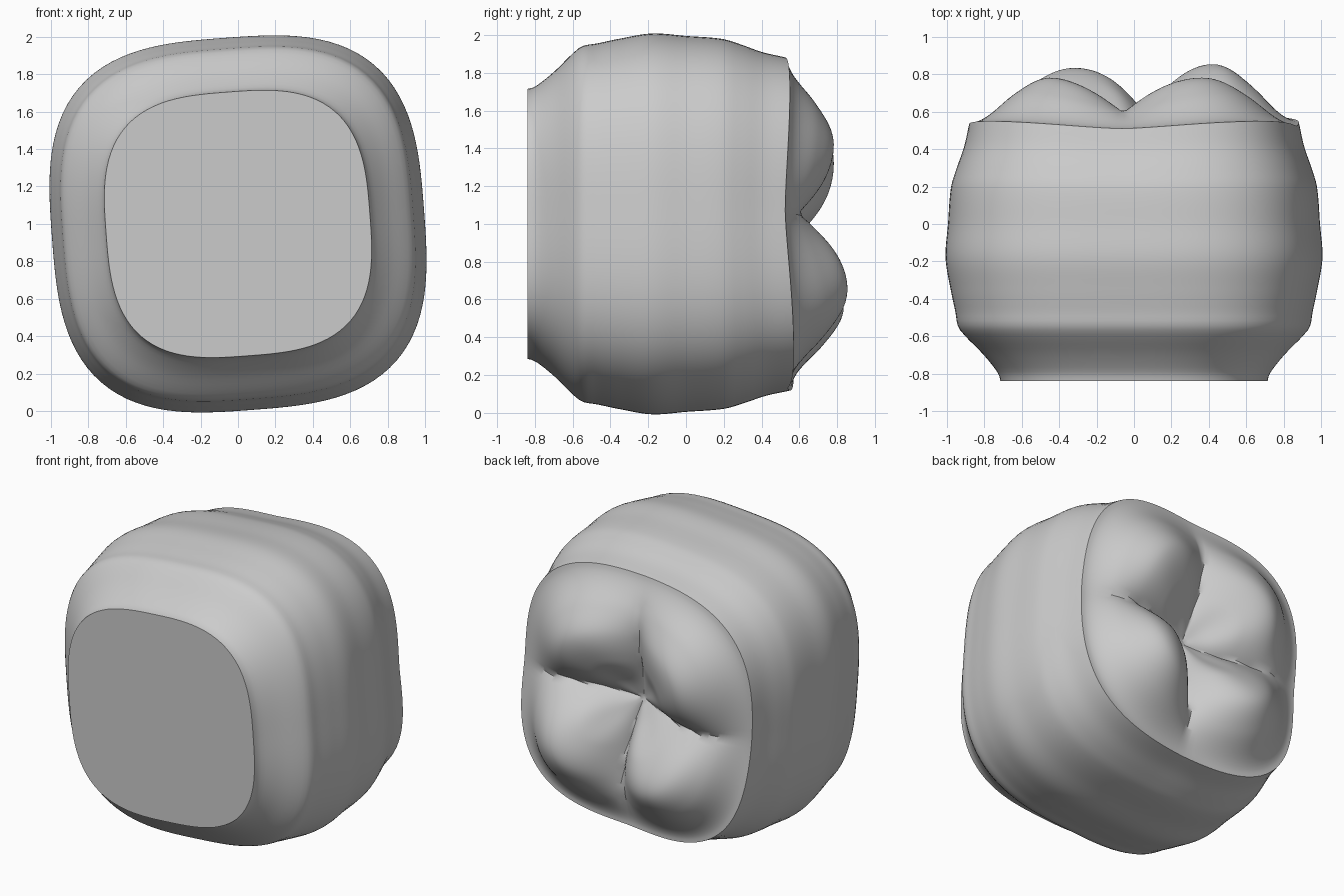
import bpy, bmesh, math

cube = bpy.data.objects.get("Cube")
if cube:
    bpy.data.objects.remove(cube, do_unlink=True)

N = 128          # points around each ring
TILT = 0.075     # slight turn of the rounded-square section

enamel = bpy.data.materials.new("enamel grey")
enamel.use_nodes = True
enamel.diffuse_color = (0.6, 0.6, 0.6, 1)
enamel.node_tree.nodes["Principled BSDF"].inputs["Base Color"].default_value = (0.6, 0.6, 0.6, 1)


def smooth_curve(points, t):
    """Monotone-looking interpolation through (position, value) points."""
    i = max(k for k in range(len(points) - 1) if points[k][0] <= t or k == 0)
    (x0, y0), (x1, y1) = points[i], points[i + 1]

    def slope(k):
        a, b = points[max(k - 1, 0)], points[min(k + 1, len(points) - 1)]
        return (b[1] - a[1]) / (b[0] - a[0])
    h = x1 - x0
    u = (t - x0) / h
    return ((1 + 2 * u) * (1 - u) ** 2 * y0 + u * (1 - u) ** 2 * h * slope(i)
            + u * u * (3 - 2 * u) * y1 + u * u * (u - 1) * h * slope(i + 1))


def section(a, r):
    """Point of the rounded-square section, as x and z."""
    c, s = math.cos(a), math.sin(a)
    k = r * (abs(c) ** 3 + abs(s) ** 3) ** (-1 / 3)
    return (k * math.cos(a + TILT), 1 + k * math.sin(a + TILT))


def rim_y(a):
    return 0.525 + 0.035 * abs(math.sin(2 * a)) ** 1.5 - 0.015 * math.sin(a)


def loft(name, rings, close_start, close_end):
    bm = bmesh.new()
    loops = [[bm.verts.new(p) for p in ring] for ring in rings]
    for A, B in zip(loops, loops[1:]):
        for i in range(N):
            j = (i + 1) % N
            bm.faces.new((A[i], A[j], B[j], B[i]))
    if close_start:
        bm.faces.new(loops[0])
    if close_end:
        bm.faces.new(loops[-1])
    bmesh.ops.recalc_face_normals(bm, faces=bm.faces)
    # open shells are oriented away from the middle of the model
    probe = max(bm.faces, key=lambda f: f.calc_center_median().y)
    if probe.normal.y < 0 and not close_start:
        bmesh.ops.reverse_faces(bm, faces=bm.faces)
    mesh = bpy.data.meshes.new(name)
    bm.to_mesh(mesh)
    bm.free()
    mesh.materials.append(enamel)
    obj = bpy.data.objects.new(name, mesh)
    bpy.context.collection.objects.link(obj)
    bpy.ops.object.select_all(action='DESELECT')
    obj.select_set(True)
    bpy.context.view_layer.objects.active = obj
    bpy.ops.object.shade_smooth_by_angle(angle=math.radians(40))
    return obj


angles = [2 * math.pi * i / N for i in range(N)]

# Body: bulging wall with a flat front cut
WALL = [(-0.84, 0.707), (-0.8, 0.718), (-0.7, 0.795), (-0.6, 0.892), (-0.55, 0.93),
        (-0.47, 0.945), (-0.35, 0.97), (-0.18, 0.997), (0, 0.984), (0.2, 0.968),
        (0.3, 0.94), (0.42, 0.9), (0.55, 0.872)]
STEPS = 56
body = []
for k in range(STEPS + 1):
    y = -0.84 + 1.39 * k / STEPS
    r = smooth_curve(WALL, y)
    w = max(0, (y - 0.1) / 0.45)
    body.append([(x, y + w * (rim_y(a) - 0.55), z)
                 for a in angles for x, z in [section(a, r)]])
loft("tooth_body", body, True, False)

# Chewing surface: four cusps split by gently swirling grooves
CUSP = [(0, 0.46), (0.15, 0.55), (0.35, 0.73), (0.56, 0.815), (0.75, 0.74), (0.9, 0.62), (1, 0.55)]
GROOVE = [(0, 0.46), (0.2, 0.51), (0.45, 0.575), (0.68, 0.6), (0.85, 0.575), (1, 0.525)]


def crown_y(a, t):
    b = a + TILT - 0.13 + 0.2 * (t - 0.5)
    mix = abs(math.sin(2 * b)) ** 0.9
    low, high = smooth_curve(GROOVE, t), smooth_curve(CUSP, t)
    bump = low + (high - low) * mix
    # lower cusps stand taller than the upper ones
    bump -= 0.045 * math.sin(b) * mix * math.sin(math.pi * t)
    bump += 0.015 * math.cos(b) * mix * math.sin(math.pi * t) * (math.sin(b) < 0)
    edge = t ** 8
    return bump * (1 - edge) + rim_y(a) * edge


RINGS = 44
crown = []
for k in range(RINGS):
    t = 1 - k / RINGS
    crown.append([(x, crown_y(a, t), z)
                  for a in angles for x, z in [section(a, 0.872 * t)]])
loft("chewing_surface", crown, False, True)
